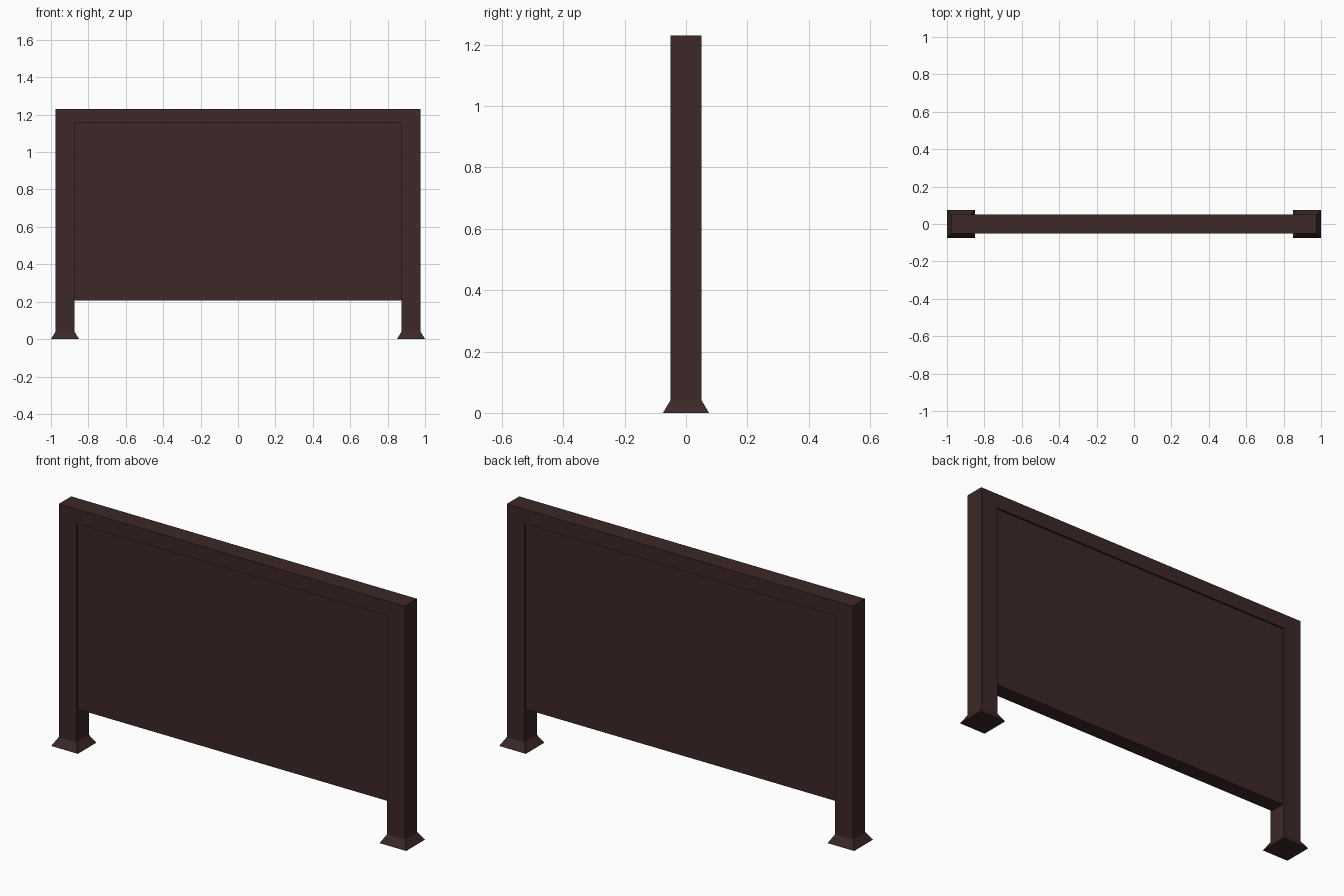
import bpy, bmesh

if "Cube" in bpy.data.objects:
    bpy.data.objects.remove(bpy.data.objects["Cube"])

wood = bpy.data.materials.new("dark brown")
wood.diffuse_color = (0.046, 0.021, 0.021, 1)
wood.use_nodes = True
wood.node_tree.nodes["Principled BSDF"].inputs["Base Color"].default_value = wood.diffuse_color


def finish(name, bm):
    bmesh.ops.recalc_face_normals(bm, faces=bm.faces)
    mesh = bpy.data.meshes.new(name)
    bm.to_mesh(mesh)
    bm.free()
    mesh.materials.append(wood)
    ob = bpy.data.objects.new(name, mesh)
    bpy.context.collection.objects.link(ob)
    return ob


def prism(name, outline, depth):
    """Extrude an x-z outline along y, centred on y = 0."""
    bm = bmesh.new()
    face = bm.faces.new([bm.verts.new((x, -depth / 2, z)) for x, z in outline])
    ext = bmesh.ops.extrude_face_region(bm, geom=[face])
    verts = [v for v in ext["geom"] if isinstance(v, bmesh.types.BMVert)]
    bmesh.ops.translate(bm, verts=verts, vec=(0, depth, 0))
    return finish(name, bm)


def foot(name, x):
    """Four-sided flared foot."""
    bm = bmesh.new()
    rings = [[bm.verts.new((x + sx * r, sy * r, z))
              for sx, sy in ((-1, -1), (1, -1), (1, 1), (-1, 1))]
             for r, z in ((0.075, 0), (0.05, 0.042))]
    for i in range(4):
        j = (i + 1) % 4
        bm.faces.new((rings[0][i], rings[0][j], rings[1][j], rings[1][i]))
    bm.faces.new(rings[0])
    bm.faces.new(rings[1])
    return finish(name, bm)


# Posts and top rail as one arch
prism("frame", [(-0.975, 0.042), (-0.875, 0.042), (-0.875, 1.155), (0.875, 1.155),
                (0.875, 0.042), (0.975, 0.042), (0.975, 1.23), (-0.975, 1.23)], 0.1)

# Slightly recessed panel
prism("panel", [(-0.875, 0.207), (0.875, 0.207), (0.875, 1.155), (-0.875, 1.155)], 0.08)

# Flared feet
for side, x in (("left", -0.925), ("right", 0.925)):
    foot(side + "_foot", x)
